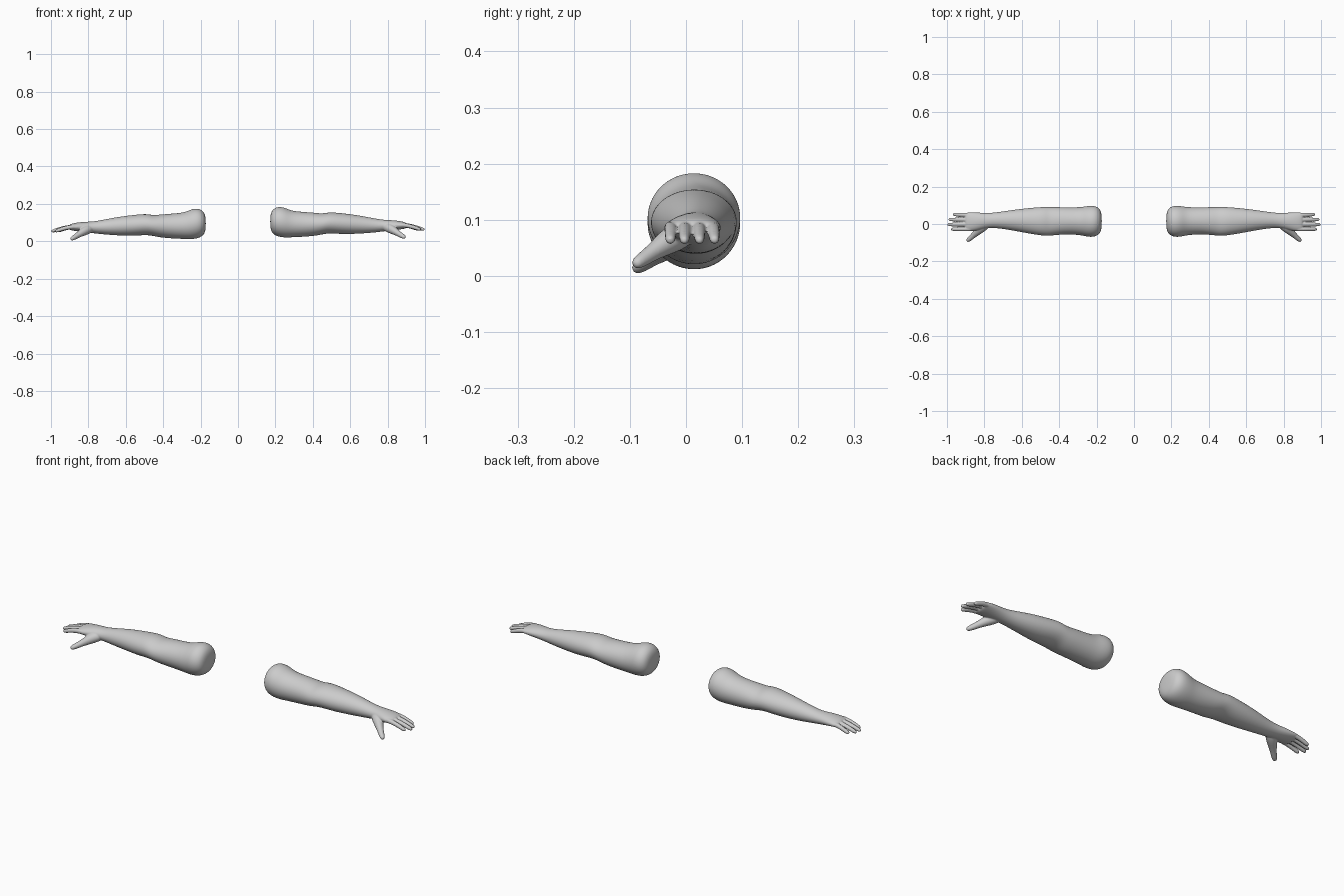
import bpy, bmesh, math
from mathutils import Vector

if "Cube" in bpy.data.objects:
    bpy.data.objects.remove(bpy.data.objects["Cube"])

SIDES = 16


def loft(bm, rings):
    """Skin a closed tube through rings of (center, direction, half_width, half_height)."""
    loops = []
    for c, d, rw, rh in rings:
        c, d = Vector(c), Vector(d).normalized()
        side = Vector((0, 0, 1)).cross(d).normalized()
        up = d.cross(side)
        loops.append([bm.verts.new(c + side * rw * math.cos(a) + up * rh * math.sin(a))
                      for a in (2 * math.pi * i / SIDES for i in range(SIDES))])
    for a, b in zip(loops, loops[1:]):
        for i in range(SIDES):
            j = (i + 1) % SIDES
            bm.faces.new((a[i], a[j], b[j], b[i]))
    bm.faces.new(loops[0][::-1])
    bm.faces.new(loops[-1])


def digit(bm, points):
    """Tapered finger along (x, y, z, radius) points."""
    rings = []
    for i, p in enumerate(points):
        a, b = points[max(i - 1, 0)], points[min(i + 1, len(points) - 1)]
        rings.append((p[:3], Vector(b[:3]) - Vector(a[:3]), p[3], p[3]))
    loft(bm, rings)


# Arm outline: x, z bottom, z top, y front, y back
PROFILE = [
    (.172, .075, .135, -.020, .050),
    (.180, .045, .165, -.050, .080),
    (.200, .029, .182, -.066, .096),
    (.225, .021, .187, -.072, .100),
    (.255, .018, .180, -.069, .097),
    (.290, .020, .163, -.060, .091),
    (.360, .023, .158, -.056, .091),
    (.420, .029, .153, -.061, .092),
    (.455, .037, .149, -.065, .092),
    (.490, .042, .158, -.064, .093),
    (.560, .037, .151, -.053, .087),
    (.640, .039, .141, -.037, .078),
    (.720, .045, .125, -.024, .065),
    (.775, .052, .115, -.020, .059),
    (.820, .057, .114, -.030, .061),
    (.860, .062, .110, -.039, .064),
    (.893, .067, .103, -.040, .063),
    (.905, .073, .095, -.034, .057),
]

# Fingers: base y, tip y, tip x
FINGERS = [(-.027, -.028, .978), (-.002, -.003, .998), (.023, .024, .992), (.047, .051, .968)]


def build_arm(name, sign, dz):
    bm = bmesh.new()
    # Upper arm, forearm and palm
    loft(bm, [((x, (y0 + y1) / 2, (z0 + z1) / 2), (1, 0, 0), (y1 - y0) / 2, (z1 - z0) / 2)
              for x, z0, z1, y0, y1 in PROFILE])
    # Four fingers
    for yb, yt, xt in FINGERS:
        pts = []
        for t, z, r in ((0, .088, .0125), (.35, .085, .0115), (.6, .078, .0108),
                        (.85, .068, .0098), (.95, .064, .0085), (1, .062, .005)):
            pts.append((.86 + (xt - .86) * t, yb + (yt - yb) * t, z, r))
        digit(bm, pts)
    # Thumb
    digit(bm, [(.775, .010, .082, .018), (.805, -.012, .073, .027), (.832, -.036, .058, .022),
               (.855, -.058, .043, .0155), (.875, -.076, .030, .0135),
               (.888, -.087, .023, .0115), (.894, -.092, .019, .006)])
    if sign < 0:
        bmesh.ops.scale(bm, vec=(-1, 1, 1), verts=bm.verts)
    bmesh.ops.translate(bm, vec=(0, 0, dz), verts=bm.verts)
    bmesh.ops.recalc_face_normals(bm, faces=bm.faces)
    me = bpy.data.meshes.new(name)
    bm.to_mesh(me)
    bm.free()
    ob = bpy.data.objects.new(name, me)
    bpy.context.collection.objects.link(ob)
    # Round the tubes, fuse them into one skin, soften the joins
    ob.modifiers.new("round", 'SUBSURF').levels = 2
    ob.modifiers["round"].render_levels = 2
    fuse = ob.modifiers.new("fuse", 'REMESH')
    fuse.mode = 'VOXEL'
    fuse.voxel_size = .003
    fuse.use_smooth_shade = True
    soft = ob.modifiers.new("soften", 'SMOOTH')
    soft.factor = .5
    soft.iterations = 4
    return ob


build_arm("right_side_arm", 1, 0)
build_arm("left_side_arm", -1, -.009)
